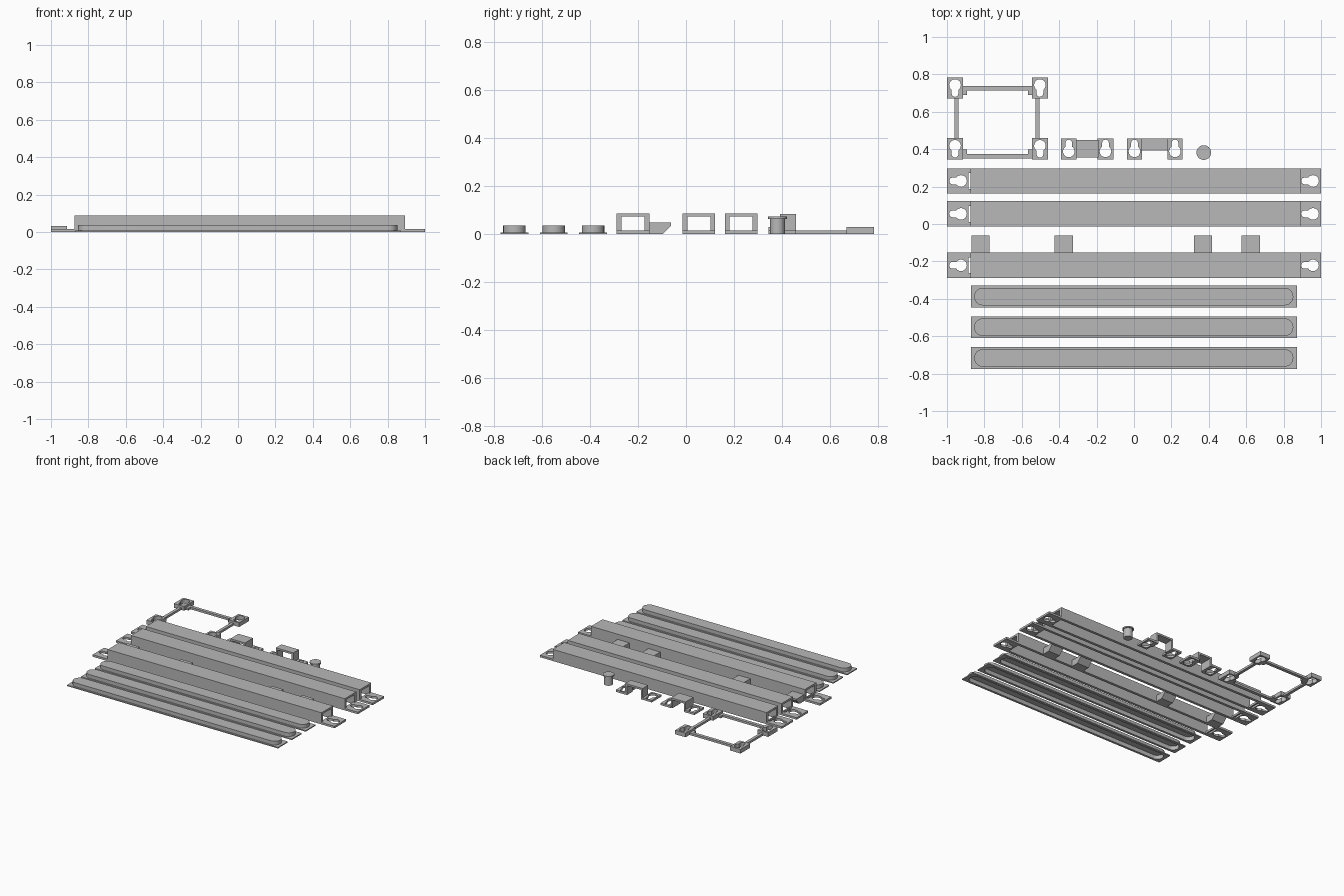
import bpy, bmesh, math
from mathutils import Vector

cube = bpy.data.objects.get("Cube")
if cube:
    bpy.data.objects.remove(cube, do_unlink=True)

grey = bpy.data.materials.new("plain_grey")
grey.use_nodes = True
COLOUR = (0.48, 0.48, 0.48, 1)
grey.diffuse_color = COLOUR
grey.node_tree.nodes["Principled BSDF"].inputs["Base Color"].default_value = COLOUR


def select(obj):
    bpy.ops.object.select_all(action='DESELECT')
    obj.select_set(True)
    bpy.context.view_layer.objects.active = obj


def rect(x0, x1, y0, y1):
    return [(x0, y0), (x1, y0), (x1, y1), (x0, y1)]


def circle(x, y, r, n=40):
    return [(x + r * math.cos(math.tau * i / n), y + r * math.sin(math.tau * i / n)) for i in range(n)]


def stadium(x0, x1, y, r, n=12):
    # Long slot outline with half-round ends
    pts = []
    for i in range(2 * n + 2):
        side = i // (n + 1)
        a = -math.pi / 2 + math.pi * (i - side) / n
        pts.append(((x0 if side else x1) - (-r if side else r) + r * math.cos(a), y + r * math.sin(a)))
    return pts


def keyhole(x, y, direction, R=0.031, r=0.018, d=0.045, n=20):
    # Round hole with a narrow slot reaching out along the direction angle
    a = math.asin(r / R)
    pts = []
    for i in range(n + 1):
        t = a + (math.tau - 2 * a) * i / n
        pts.append((R * math.cos(t), R * math.sin(t)))
    for i in range(9):
        t = -math.pi / 2 + math.pi * i / 8
        pts.append((d + r * math.cos(t), r * math.sin(t)))
    c, s = math.cos(direction), math.sin(direction)
    return [(x + px * c - py * s, y + px * s + py * c) for px, py in pts]


def slab(name, loops, z0, z1):
    # Flat outline with holes, raised to a thickness
    curve = bpy.data.curves.new(name, 'CURVE')
    curve.dimensions = '2D'
    curve.fill_mode = 'BOTH'
    curve.extrude = (z1 - z0) / 2
    for loop in loops:
        spline = curve.splines.new('POLY')
        spline.points.add(len(loop) - 1)
        for p, (x, y) in zip(spline.points, loop):
            p.co = (x, y, 0, 1)
        spline.use_cyclic_u = True
    obj = bpy.data.objects.new(name, curve)
    obj.location.z = (z0 + z1) / 2
    bpy.context.collection.objects.link(obj)
    select(obj)
    bpy.ops.object.convert(target='MESH')
    obj = bpy.context.object
    obj.name = name
    obj.data.materials.clear()
    obj.data.materials.append(grey)
    bm = bmesh.new()
    bm.from_mesh(obj.data)
    bmesh.ops.remove_doubles(bm, verts=bm.verts, dist=1e-5)
    bmesh.ops.recalc_face_normals(bm, faces=bm.faces)
    bm.to_mesh(obj.data)
    bm.free()
    bpy.ops.object.shade_smooth_by_angle(angle=math.radians(30))
    return obj


def prism(name, points, move):
    # Planar profile swept along a vector
    bm = bmesh.new()
    face = bm.faces.new([bm.verts.new(p) for p in points])
    swept = bmesh.ops.extrude_face_region(bm, geom=[face], use_keep_orig=True)
    bmesh.ops.translate(bm, vec=Vector(move), verts=[v for v in swept["geom"] if isinstance(v, bmesh.types.BMVert)])
    bmesh.ops.recalc_face_normals(bm, faces=bm.faces)
    mesh = bpy.data.meshes.new(name)
    bm.to_mesh(mesh)
    bm.free()
    mesh.materials.append(grey)
    obj = bpy.data.objects.new(name, mesh)
    bpy.context.collection.objects.link(obj)
    return obj


def arch(a0, a1, top, wall, roof):
    # Upside-down U as (across, height) pairs
    return [(a0, 0), (a0, top), (a1, top), (a1, 0),
            (a1 - wall, 0), (a1 - wall, top - roof), (a0 + wall, top - roof), (a0 + wall, 0)]


# Long channels with a keyhole tab at each end
HALF = 0.068
for i, y in enumerate((0.23, 0.054, -0.221), 1):
    prism(f"channel_{i}", [(-0.875, a, z) for a, z in arch(y - HALF, y + HALF, 0.087, 0.02, 0.014)], (1.768, 0, 0))
    slab(f"channel_{i}_right_tab", [rect(-1, -0.86, y - HALF, y + HALF),
                                    rect(-0.886, -0.87, y - 0.042, y + 0.042),
                                    keyhole(-0.925, y, math.pi)], 0, 0.015)
    slab(f"channel_{i}_left_tab", [rect(0.88, 1, y - HALF, y + HALF), keyhole(0.957, y, math.pi)], 0, 0.015)

# Side spouts on the front channel
for i, x in enumerate((-0.87, -0.425, 0.32, 0.575), 1):
    profile = [(-0.155, 0), (-0.155, 0.048), (-0.062, 0.048), (-0.062, 0.036), (-0.098, 0)]
    prism(f"side_spout_{i}", [(x, y, z) for y, z in profile], (0.098, 0, 0))

# Lid strips with a hollow raised rib
for i, y in enumerate((-0.388, -0.552, -0.716), 1):
    outer = stadium(-0.855, 0.852, y, 0.047)
    inner = stadium(-0.849, 0.846, y, 0.041)
    slab(f"lid_flange_{i}", [rect(-0.872, 0.872, y - 0.058, y + 0.058), inner], 0, 0.008)
    slab(f"lid_rib_wall_{i}", [outer, inner], 0.008, 0.03)
    slab(f"lid_rib_top_{i}", [outer], 0.03, 0.036)

# Square frame: four keyhole pads joined by thin bars
for side, x in (("right", -0.957), ("left", -0.503)):
    for end, y in (("back", 0.727), ("front", 0.402)):
        slab(f"frame_pad_{end}_{side}", [rect(x - 0.043, x + 0.043, y - 0.057, y + 0.057),
                                         keyhole(x, y + 0.016, -math.pi / 2)], 0, 0.031)
        fx = x + (0.053 if side == "right" else -0.053)
        fy = 0.702 if end == "back" else 0.386
        slab(f"frame_gusset_{end}_{side}", [rect(fx - 0.011, fx + 0.011, fy - 0.012, fy + 0.012)], 0, 0.016)
for name, y in (("back", 0.714), ("front", 0.35)):
    slab(f"frame_bar_{name}", [rect(-0.915, -0.545, y, y + 0.024)], 0, 0.016)
for name, x in (("right", -0.96), ("left", -0.526)):
    slab(f"frame_bar_{name}", [rect(x, x + 0.022, 0.458, 0.671)], 0, 0.016)

# Two bridge brackets with keyhole feet
brackets = (("wide", (-0.39, -0.307, -0.195, -0.11), 0.355, 0.45, 0.073),
            ("narrow", (-0.037, 0.042, 0.178, 0.26), 0.393, 0.458, 0.084))
for name, (a, b, c, d), y0, y1, top in brackets:
    for side, x0, x1 in (("right", a, b), ("left", c, d)):
        slab(f"{name}_bracket_{side}_foot", [rect(x0, x1, 0.345, 0.458),
                                             keyhole((x0 + x1) / 2, 0.388, math.pi / 2)], 0, 0.015)
    prism(f"{name}_bracket_bridge", [(x, y0, z) for x, z in arch(b - 0.004, c + 0.004, top, 0.014, 0.014)],
          (0, y1 - y0, 0))

# Round peg with a wider cap
slab("peg_stem", [circle(0.373, 0.382, 0.031)], 0, 0.064)
slab("peg_cap", [circle(0.373, 0.382, 0.039)], 0.064, 0.074)
